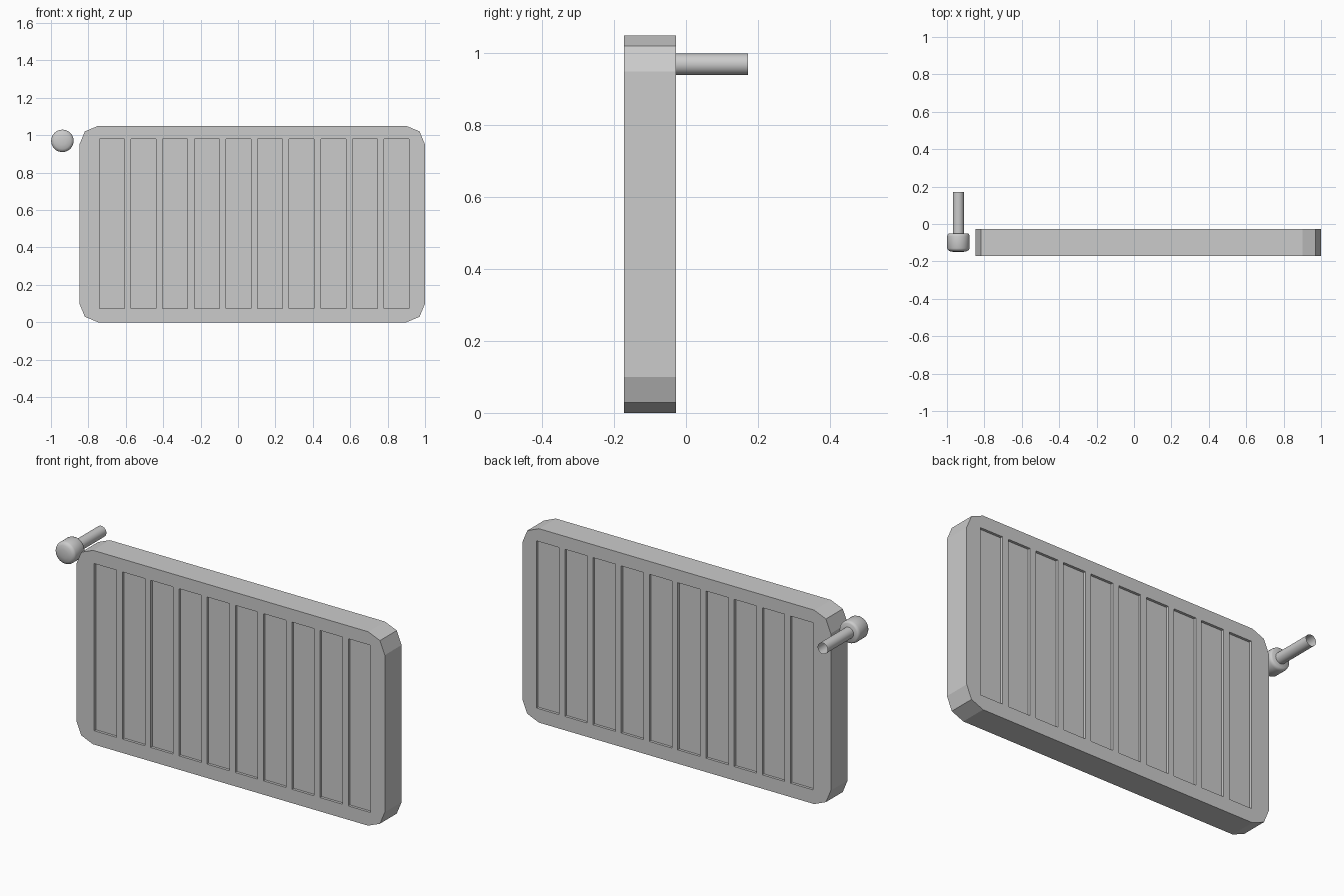
import bpy, bmesh, math
from mathutils import Matrix, Vector

if "Cube" in bpy.data.objects:
    bpy.data.objects.remove(bpy.data.objects["Cube"])

X0, X1, H = -0.848, 1.0, 1.05        # panel extents
Y0, Y1 = -0.172, -0.028
R = 0.10                             # corner radius
DEPTH = 0.014                        # recess depth
VX, VZ = -0.939, 0.97                # valve axis


def finish(bm, name, smooth=False):
    bmesh.ops.recalc_face_normals(bm, faces=bm.faces)
    mesh = bpy.data.meshes.new(name)
    bm.to_mesh(mesh)
    bm.free()
    ob = bpy.data.objects.new(name, mesh)
    bpy.context.collection.objects.link(ob)
    for p in mesh.polygons:
        p.use_smooth = smooth
    return ob


def lathe(name, profile, steps):
    """Spin (radius, y) points around the valve axis, which runs along y."""
    bm = bmesh.new()
    verts = [bm.verts.new((VX + r, y, VZ)) for r, y in profile]
    edges = [bm.edges.new(pair) for pair in zip(verts, verts[1:])]
    bmesh.ops.spin(bm, geom=verts + edges, cent=(VX, 0, VZ), axis=(0, 1, 0),
                   angle=math.tau, steps=steps)
    bmesh.ops.remove_doubles(bm, verts=bm.verts, dist=1e-5)
    return finish(bm, name, smooth=True)


# Panel slab with two-segment rounded corners
bm = bmesh.new()
outline = []
corners = [(X1 - R, H - R), (X0 + R, H - R), (X0 + R, R), (X1 - R, R)]
for i, (cx, cz) in enumerate(corners):
    for k in range(3):
        a = math.radians(90 * i + 45 * k)
        outline.append(bm.verts.new((cx + R * math.cos(a), Y0, cz + R * math.sin(a))))
face = bm.faces.new(outline)
ext = bmesh.ops.extrude_face_region(bm, geom=[face])
bmesh.ops.translate(bm, vec=(0, Y1 - Y0, 0),
                    verts=[v for v in ext["geom"] if isinstance(v, bmesh.types.BMVert)])
panel = finish(bm, "radiator_panel")

# Ten shallow recesses on both the front and the back
bm = bmesh.new()
for i in range(10):
    for y in (Y0, Y1):
        centre = Vector((-0.674 + 0.1691 * i, y, 0.5275))
        bmesh.ops.create_cube(bm, size=1, matrix=Matrix.Translation(centre)
                              @ Matrix.Diagonal((0.134, 2 * DEPTH, 0.905, 1)))
cutter = finish(bm, "recess_cutter")
cutter.hide_render = True
cutter.display_type = 'WIRE'
cut = panel.modifiers.new("recesses", 'BOOLEAN')
cut.operation = 'DIFFERENCE'
cut.solver = 'EXACT'
cut.object = cutter

# Valve knob with domed front, and open-ended pipe behind it
lathe("valve_knob", [(0, -0.05), (0.050, -0.05), (0.057, -0.055), (0.060, -0.066),
                     (0.060, -0.130), (0.056, -0.139), (0.044, -0.146),
                     (0.022, -0.150), (0, -0.151)], 32)
lathe("valve_pipe", [(0.03, -0.05), (0.03, 0.172)], 32)

# Keep the knob's rear rim crisp
bpy.ops.object.select_all(action='DESELECT')
knob = bpy.data.objects["valve_knob"]
knob.select_set(True)
bpy.context.view_layer.objects.active = knob
bpy.ops.object.shade_smooth_by_angle(angle=math.radians(40))
